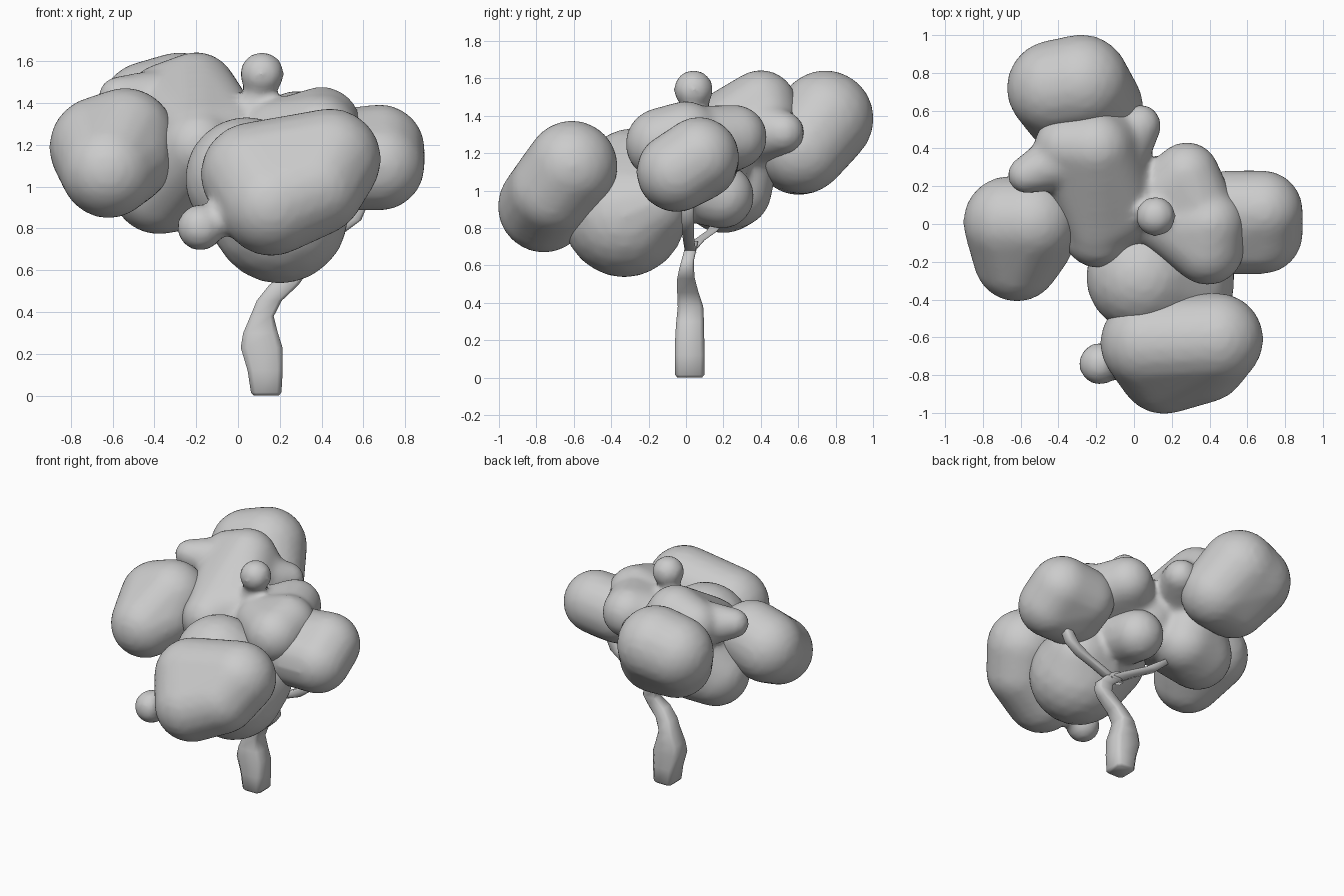
import bpy, bmesh
from mathutils import Matrix


def hull(bm, balls):
    """Rounded lump: convex hull around a few balls (x, y, z, radius)."""
    tmp = bmesh.new()
    for x, y, z, r in balls:
        bmesh.ops.create_icosphere(tmp, subdivisions=3, radius=r,
                                   matrix=Matrix.Translation((x, y, z)))
    for e in tmp.edges[:]:
        tmp.edges.remove(e)
    bmesh.ops.convex_hull(tmp, input=tmp.verts[:])
    bmesh.ops.delete(tmp, geom=[v for v in tmp.verts if not v.link_faces], context='VERTS')
    new = {v: bm.verts.new(v.co) for v in tmp.verts}
    for f in tmp.faces:
        bm.faces.new([new[v] for v in f.verts])
    tmp.free()


def finish(bm, name):
    bmesh.ops.recalc_face_normals(bm, faces=bm.faces[:])
    me = bpy.data.meshes.new(name)
    bm.to_mesh(me)
    bm.free()
    ob = bpy.data.objects.new(name, me)
    bpy.context.collection.objects.link(ob)
    for p in me.polygons:
        p.use_smooth = True
    return ob


def foliage(name, lumps, smooth=6):
    """Several lumps fused into one soft mass."""
    bm = bmesh.new()
    for balls in lumps:
        hull(bm, balls)
    ob = finish(bm, name)
    m = ob.modifiers.new("fuse", 'REMESH')
    m.mode = 'VOXEL'
    m.voxel_size = 0.022
    m.use_smooth_shade = True
    s = ob.modifiers.new("soften", 'SMOOTH')
    s.factor = 0.5
    s.iterations = smooth


def limb(name, rings):
    """Squarish limb lofted through rings (x, y, z, half width x, half width y)."""
    bm = bmesh.new()
    prev = None
    c = 0.7
    for x, y, z, a, b in rings:
        ring = [bm.verts.new((x + a * u, y + b * v, z)) for u, v in
                ((1, -c), (1, c), (c, 1), (-c, 1), (-1, c), (-1, -c), (-c, -1), (c, -1))]
        if prev:
            for i in range(8):
                j = (i + 1) % 8
                bm.faces.new((prev[i], prev[j], ring[j], ring[i]))
        else:
            bm.faces.new(ring)
        prev = ring
    bm.faces.new(prev)
    finish(bm, name)


# trunk, kinked right then back left, and its two branches
limb("trunk", [(0.135, 0.02, 0.0, 0.06, 0.065), (0.135, 0.02, 0.015, 0.073, 0.079),
               (0.13, 0.02, 0.12, 0.084, 0.08), (0.113, 0.02, 0.23, 0.1, 0.077),
               (0.108, 0.022, 0.3, 0.083, 0.074), (0.115, 0.024, 0.38, 0.056, 0.068),
               (0.15, 0.01, 0.455, 0.06, 0.057), (0.22, 0.0, 0.53, 0.07, 0.047),
               (0.27, 0.003, 0.58, 0.055, 0.04), (0.265, 0.01, 0.63, 0.055, 0.033),
               (0.2, 0.025, 0.69, 0.06, 0.032), (0.16, 0.035, 0.73, 0.04, 0.03)])
limb("right_branch", [(0.19, 0.025, 0.67, 0.06, 0.03), (0.32, 0.015, 0.73, 0.06, 0.03),
                      (0.45, 0.01, 0.78, 0.06, 0.032), (0.545, 0.01, 0.84, 0.045, 0.033),
                      (0.58, 0.01, 0.9, 0.035, 0.033), (0.6, 0.01, 1.0, 0.03, 0.03)])
limb("back_branch", [(0.18, 0.03, 0.69, 0.05, 0.03), (0.1, 0.07, 0.735, 0.05, 0.03),
                     (-0.02, 0.14, 0.785, 0.045, 0.03), (-0.12, 0.19, 0.86, 0.03, 0.03)])

# outer lobes
foliage("front_foliage", [
    [(0.44, -0.61, 1.13, 0.246), (0.07, -0.63, 1.06, 0.25),
     (0.16, -0.76, 0.915, 0.248), (0.37, -0.71, 1.0, 0.238)],
    [(-0.18, -0.74, 0.805, 0.112)],
    [(-0.18, -0.74, 0.805, 0.075), (0.05, -0.74, 0.9, 0.1)]])
foliage("left_foliage", [
    [(-0.66, 0.01, 1.19, 0.245), (-0.54, 0.01, 1.235, 0.24),
     (-0.62, -0.18, 1.08, 0.232), (-0.54, -0.08, 1.13, 0.225)]])
foliage("right_foliage", [
    [(0.68, 0.07, 1.18, 0.215), (0.68, -0.05, 1.1, 0.215),
     (0.5, 0.07, 1.16, 0.215), (0.5, -0.05, 1.1, 0.215)]])
foliage("back_foliage", [
    [(-0.42, 0.72, 1.35, 0.255), (-0.28, 0.745, 1.385, 0.26),
     (-0.19, 0.62, 1.22, 0.24), (-0.35, 0.6, 1.21, 0.235)]])

# inner masses
foliage("lower_foliage", [
    [(0.2, -0.33, 0.865, 0.33), (0.04, -0.28, 1.04, 0.295), (0.3, -0.2, 0.92, 0.23)],
    [(0.13, 0.19, 0.97, 0.175), (0.12, -0.05, 1.05, 0.2)]])
foliage("upper_foliage", [
    [(-0.36, 0.41, 1.42, 0.17), (-0.2, 0.4, 1.45, 0.197), (-0.12, 0.43, 1.35, 0.17),
     (-0.19, 0.0, 1.22, 0.19), (-0.05, 0.08, 1.25, 0.18)],
    [(-0.38, 0.2, 1.0, 0.23), (-0.19, -0.05, 1.19, 0.185), (-0.22, 0.26, 1.0, 0.2),
     (-0.25, 0.3, 1.2, 0.2)],
    [(-0.57, 0.26, 1.43, 0.1), (-0.33, 0.36, 1.4, 0.17)],
    [(0.03, 0.52, 1.31, 0.115), (-0.1, 0.38, 1.32, 0.18)],
    [(0.4, 0.0, 1.29, 0.19), (0.39, -0.13, 1.25, 0.195), (0.2, 0.0, 1.24, 0.18)],
    [(0.28, 0.26, 1.285, 0.175), (0.39, 0.0, 1.27, 0.18), (0.1, 0.1, 1.22, 0.18)],
    [(0.0, 0.1, 1.15, 0.24)],
    [(0.115, 0.04, 1.54, 0.107)],
    [(0.115, 0.04, 1.54, 0.06), (0.06, 0.07, 1.3, 0.09)]], smooth=8)
